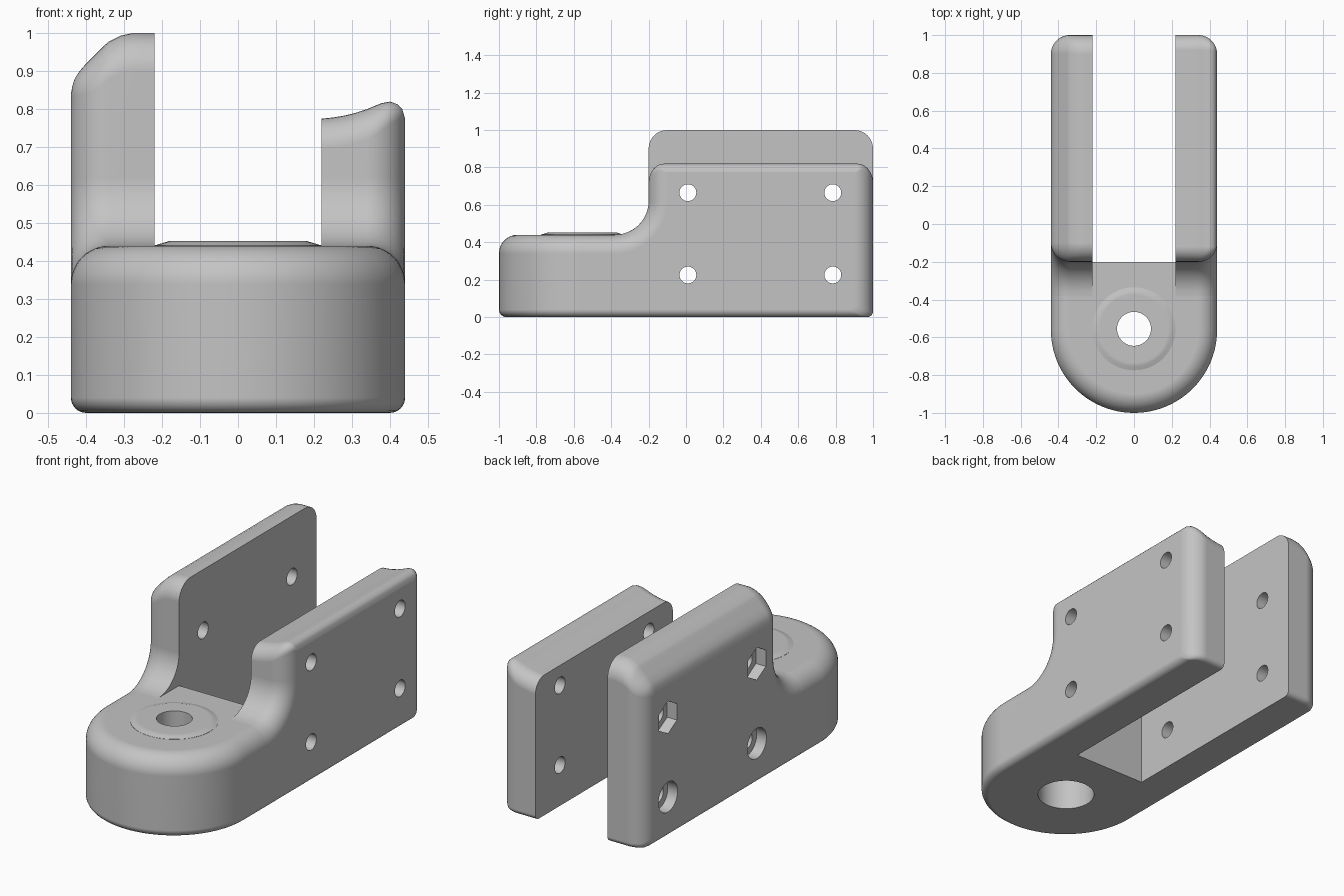
import bpy, bmesh, math
from mathutils import Matrix

cube = bpy.data.objects.get("Cube")
if cube:
    bpy.data.objects.remove(cube, do_unlink=True)

grey = bpy.data.materials.new("plain grey")
grey.use_nodes = True
grey.diffuse_color = (0.55, 0.55, 0.55, 1)
grey.node_tree.nodes["Principled BSDF"].inputs["Base Color"].default_value = (0.55, 0.55, 0.55, 1)

HALF, SLOT, ROUND, FOOT = 0.44, 0.22, 0.10, 0.04   # half width, half slot, edge radii
DECK, STEP, FACE = 0.44, -0.38, -0.20              # base top, fillet start, plate front


def arc(cx, cy, r, a0, a1, n):
    """Points on an arc, angles in degrees."""
    angles = [math.radians(a0 + (a1 - a0) * i / n) for i in range(n + 1)]
    return [(cx + r * math.cos(a), cy + r * math.sin(a)) for a in angles]


def interp(table, x):
    for (x0, v0), (x1, v1) in zip(table, table[1:]):
        if x <= x1:
            return v0 + (v1 - v0) * (x - x0) / (x1 - x0)
    return table[-1][1]


def to_object(bm, name):
    bmesh.ops.recalc_face_normals(bm, faces=bm.faces)
    mesh = bpy.data.meshes.new(name)
    bm.to_mesh(mesh)
    bm.free()
    mesh.materials.append(grey)
    obj = bpy.data.objects.new(name, mesh)
    bpy.context.collection.objects.link(obj)
    return obj


def loft(name, rings):
    """Skin a stack of equal-length closed rings and cap both ends."""
    bm = bmesh.new()
    loops = [[bm.verts.new(p) for p in ring] for ring in rings]
    for a, b in zip(loops, loops[1:]):
        for i in range(len(a)):
            j = (i + 1) % len(a)
            bm.faces.new((a[i], a[j], b[j], b[i]))
    bm.faces.new(loops[0])
    bm.faces.new(loops[-1])
    return to_object(bm, name)


def drill(obj, radius, start, end, axis, sides=40):
    """Cut a straight round or hexagonal hole along x or z."""
    a, b = list(start), list(start)
    b[axis] = end
    centre = [(p + q) / 2 for p, q in zip(a, b)]
    turn = Matrix.Rotation(math.pi / 2, 4, 'Y') if axis == 0 else Matrix.Identity(4)
    spin = Matrix.Rotation(math.pi / 6, 4, 'Z')
    bm = bmesh.new()
    bmesh.ops.create_cone(bm, cap_ends=True, segments=sides, radius1=radius, radius2=radius,
                          depth=abs(b[axis] - a[axis]),
                          matrix=Matrix.Translation(centre) @ turn @ spin)
    cutter = to_object(bm, "hole_cutter")
    cutter.hide_render = True
    mod = obj.modifiers.new("hole", 'BOOLEAN')
    mod.operation, mod.solver, mod.object = 'DIFFERENCE', 'EXACT', cutter
    bpy.context.view_layer.objects.active = obj
    bpy.ops.object.modifier_apply(modifier=mod.name)
    bpy.data.objects.remove(cutter, do_unlink=True)


def finish(obj):
    bpy.ops.object.select_all(action='DESELECT')
    obj.select_set(True)
    bpy.context.view_layer.objects.active = obj
    bpy.ops.object.shade_smooth_by_angle(angle=math.radians(30))
    mod = obj.modifiers.new("even_shading", 'WEIGHTED_NORMAL')
    mod.keep_sharp = True
    mod.weight = 100


def plate_profile(x, inset, top, radius):
    """Side outline of a plate (y, z), shrunk by inset towards the outer face."""
    zb = FOOT - math.sqrt(max(0, FOOT ** 2 - max(0, x - HALF + FOOT) ** 2))
    r = max(radius - inset, 0.004)
    back, front = 1 - inset, FACE + inset
    fillet = FACE - STEP
    pts = [(STEP, zb)]
    pts += arc(STEP, DECK + fillet, fillet + inset, -90, 0, 12)
    pts += arc(front + r, top - r, r, 180, 90, 8)
    pts += arc(back - r, top - r, r, 90, 0, 8)
    pts += arc(back - 0.03, zb + 0.03, 0.03, 0, -90, 5)
    return pts


def side_plate(name, sign, tops, radius):
    stations = [(x, 0) for x in (SLOT, 0.25, 0.28, 0.31)]
    for i in range(13):
        a = math.pi / 2 * i / 12
        stations.append((HALF - ROUND + ROUND * math.sin(a), ROUND * (1 - math.cos(a))))
    rings = [[(sign * x, y, z) for y, z in plate_profile(x, d, interp(tops, x), radius)]
             for x, d in stations]
    return loft(name, rings)


# Side plates: a tall chamfered one and a short one with a hollowed top
tall = side_plate("tall_side_plate", -1,
                  [(0.22, 1.0), (0.29, 1.0), (0.32, 0.99), (0.345, 0.975), (0.405, 0.915),
                   (0.425, 0.89), (0.435, 0.868), (0.44, 0.84)], 0.10)
short = side_plate("short_side_plate", 1,
                   [(0.22, 0.775), (0.26, 0.779), (0.30, 0.787), (0.34, 0.80), (0.375, 0.815),
                    (0.40, 0.82), (0.42, 0.813), (0.433, 0.80), (0.44, 0.775)], 0.08)

# Bolt holes, with nut pockets above and round recesses below on the tall plate
for y in (0.01, 0.785):
    for z in (0.225, 0.665):
        drill(short, 0.045, (0.1, y, z), 0.6, 0)
        drill(tall, 0.045, (-0.6, y, z), -0.1, 0)
    drill(tall, 0.09, (-0.6, y, 0.665), -0.38, 0, 6)
    drill(tall, 0.083, (-0.6, y, 0.225), -0.38, 0)


# Rounded nose block with a tongue that closes the slot
def nose_ring(z, inset):
    pts = arc(0, -0.56, HALF - inset, 180, 360, 48)
    pts += [(HALF - inset, STEP), (SLOT, STEP), (SLOT, FACE),
            (-SLOT, FACE), (-SLOT, STEP), (inset - HALF, STEP)]
    return [(x, y, z) for x, y in pts]


levels = []
for i in range(7):
    a = math.pi / 2 * i / 6
    levels.append((FOOT * (1 - math.cos(a)), FOOT * (1 - math.sin(a))))
for i in range(13):
    a = math.pi / 2 * i / 12
    levels.append((DECK - ROUND + ROUND * math.sin(a), ROUND * (1 - math.cos(a))))
nose = loft("nose_block", [nose_ring(z, d) for z, d in levels])

# Low raised pad around the pivot hole
pad = loft("pivot_pad", [[(x, y, z) for x, y in arc(0, -0.555, r, 0, 352.5, 47)]
                         for r, z in ((0.22, 0.42), (0.22, 0.441), (0.20, 0.447), (0.18, 0.453))])

# Pivot hole with a wide recess underneath
for part in (nose, pad):
    drill(part, 0.09, (0, -0.555, -0.1), 0.6, 2)
drill(nose, 0.147, (0, -0.555, -0.1), 0.25, 2)

for part in (tall, short, nose, pad):
    finish(part)
